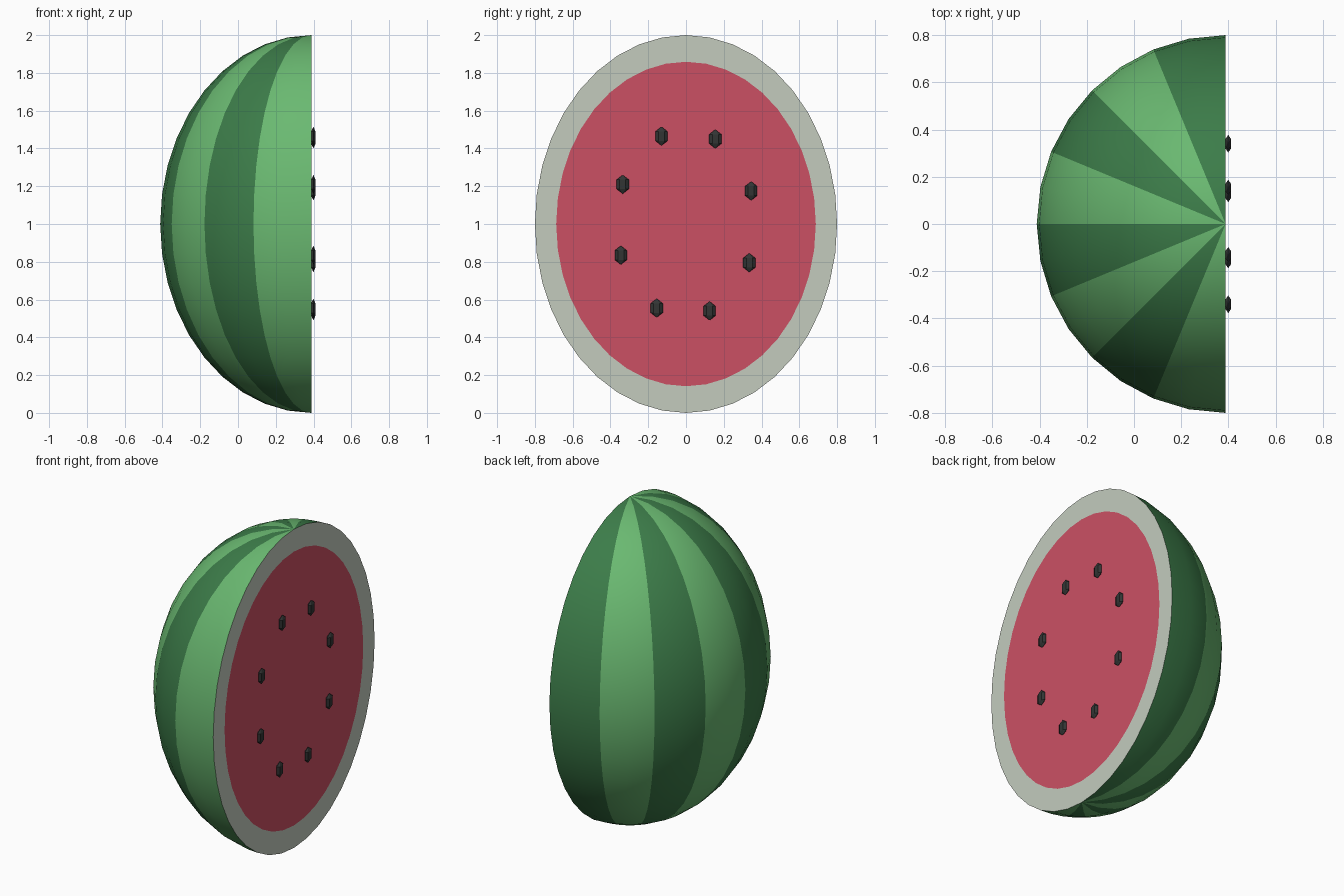
import bpy, bmesh, math
from mathutils import Matrix, Vector

if "Cube" in bpy.data.objects:
    bpy.data.objects.remove(bpy.data.objects["Cube"])

CUT_X = 0.388            # plane of the sliced face
RX, RZ = 0.8, 1.0        # melon radii


def material(name, rgb):
    m = bpy.data.materials.new(name)
    lin = [(c / 255 / 12.92) if c / 255 <= 0.04045 else ((c / 255 + 0.055) / 1.055) ** 2.4 for c in rgb]
    m.diffuse_color = (*lin, 1)
    m.use_nodes = True
    m.node_tree.nodes["Principled BSDF"].inputs["Base Color"].default_value = m.diffuse_color
    return m


dark = material("dark green", (60, 124, 73))
light = material("light green", (106, 185, 113))
rind = material("pale rind", (195, 203, 190))
red = material("red flesh", (203, 80, 100))
black = material("seed black", (50, 53, 52))


def finish(bm, name, mats):
    me = bpy.data.meshes.new(name)
    bm.to_mesh(me)
    bm.free()
    for m in mats:
        me.materials.append(m)
    ob = bpy.data.objects.new(name, me)
    bpy.context.collection.objects.link(ob)
    return ob


# Half melon: ellipsoid sliced through the middle
bm = bmesh.new()
bmesh.ops.create_uvsphere(bm, u_segments=32, v_segments=20, radius=1)
bmesh.ops.bisect_plane(bm, geom=bm.verts[:] + bm.edges[:] + bm.faces[:], dist=1e-4,
                       plane_co=(0, 0, 0), plane_no=(1, 0, 0), clear_outer=True)

# Striped skin: one stripe per 22.5 degrees around the vertical axis
for f in bm.faces:
    c = f.calc_center_median()
    a = math.degrees(math.atan2(c.y, c.x)) % 360
    f.material_index = int((a - 90) // 22.5) % 2
    f.smooth = True

# Cut face: pale rind ring with the red flesh inset
rim = [e for e in bm.edges if e.is_boundary]
cap = bmesh.ops.contextual_create(bm, geom=rim)["faces"][0]
cap.smooth = False
ring = bmesh.ops.inset_individual(bm, faces=[cap], thickness=0.01)["faces"]
for f in ring:
    f.material_index = 2
    f.smooth = False
cap.material_index = 3
for v in cap.verts:
    d = Vector((0, v.co.y, v.co.z)).normalized()
    v.co = d * 0.859
bmesh.ops.recalc_face_normals(bm, faces=bm.faces[:])
for e in bm.edges:
    if any(f.material_index >= 2 for f in e.link_faces):
        e.smooth = False
bm.transform(Matrix.Translation((CUT_X, 0, RZ)) @ Matrix.Diagonal((RX, RX, RZ, 1)))
finish(bm, "half_melon", [dark, light, rind, red])

# Seeds: small faceted beads in a ring on the flesh
SEEDS = [(-0.13, 1.465), (0.155, 1.45), (0.345, 1.175), (0.335, 0.795),
         (0.125, 0.54), (-0.155, 0.555), (-0.345, 0.835), (-0.335, 1.21)]
for i, (y, z) in enumerate(SEEDS):
    bm = bmesh.new()
    bmesh.ops.create_uvsphere(bm, u_segments=6, v_segments=3, radius=1)
    bm.transform(Matrix.Translation((CUT_X + 0.011, y, z)) @ Matrix.Diagonal((0.015, 0.037, 0.05, 1)))
    finish(bm, f"seed_{i + 1}", [black])
